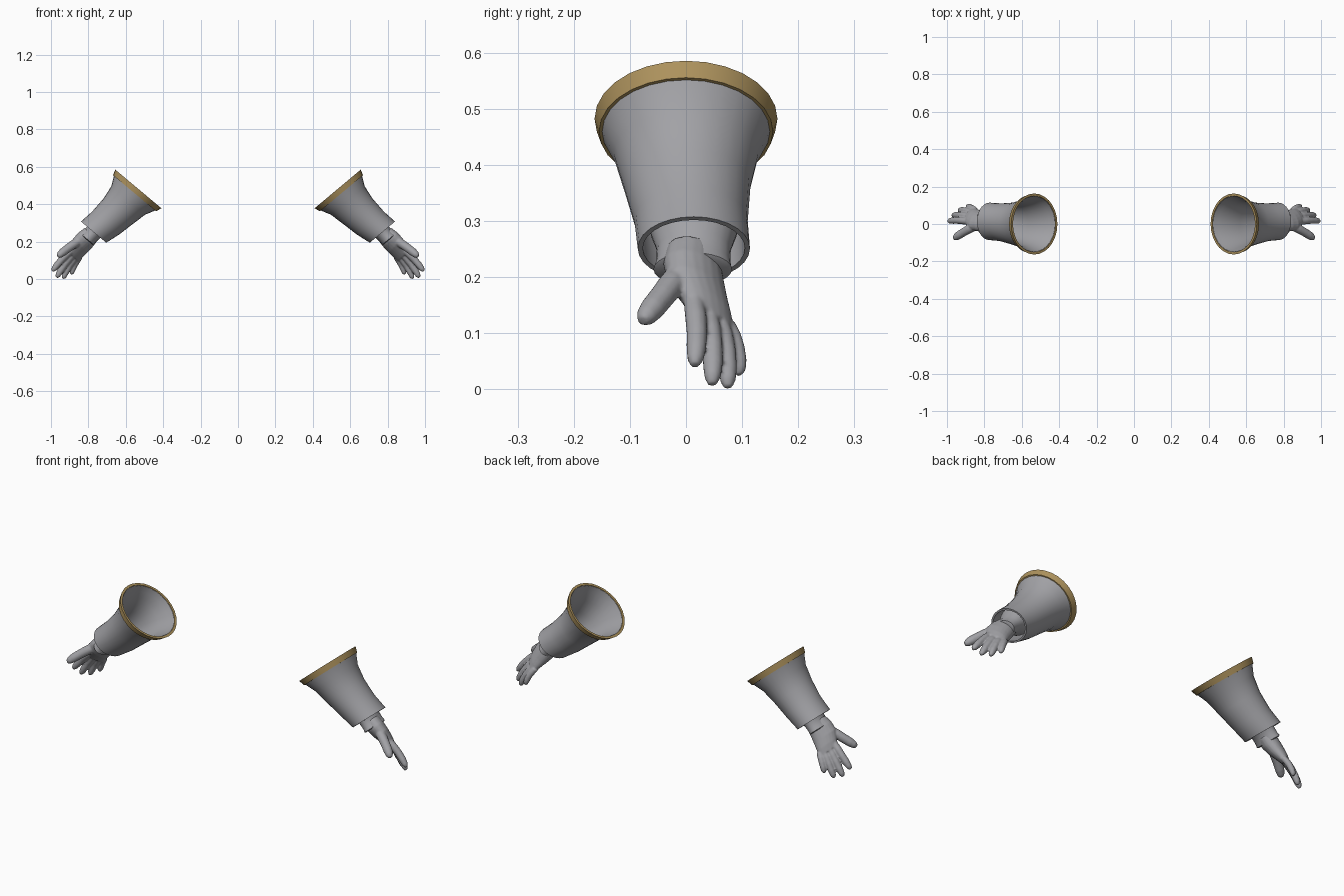
import bpy, bmesh, math
from mathutils import Vector as V

cube = bpy.data.objects.get("Cube")
if cube:
    bpy.data.objects.remove(cube, do_unlink=True)


def material(name, rgb):
    m = bpy.data.materials.new(name)
    m.use_nodes = True
    m.diffuse_color = (*rgb, 1)
    bsdf = m.node_tree.nodes["Principled BSDF"]
    bsdf.inputs["Base Color"].default_value = (*rgb, 1)
    bsdf.inputs["Roughness"].default_value = 0.7
    return m


GREY = material("cloth grey", (0.36, 0.36, 0.38))
GOLD = material("trim gold", (0.42, 0.29, 0.11))

# Sleeve cross-section axes, and hand axes: along fingers, towards thumb, back of hand
U, Y = V((0.767, 0, 0.642)), V((0, 1, 0))
ALONG = V((0.7, 0, -0.71)).normalized()
WIDE = V((0.5, -0.7, 0.5)).normalized()
BACK = V((0.5, 0.7, 0.5)).normalized()


def loft(bm, sections, sides, closed=False):
    """Skin elliptical sections (centre, half axis a, half axis b)."""
    rings = []
    for c, a, b in sections:
        angles = [2 * math.pi * i / sides for i in range(sides)]
        rings.append([bm.verts.new(c + a * math.cos(t) + b * math.sin(t)) for t in angles])
    pairs = list(zip(rings, rings[1:]))
    if closed:
        pairs.append((rings[-1], rings[0]))
    else:
        bm.faces.new(rings[0])
        bm.faces.new(rings[-1])
    for p, q in pairs:
        for i in range(sides):
            j = (i + 1) % sides
            bm.faces.new((p[i], p[j], q[j], q[i]))


def finish(bm, name, side, mat):
    """Mirror to the wanted side and make a smooth-shaded object."""
    for v in bm.verts:
        v.co.x *= side
    bmesh.ops.recalc_face_normals(bm, faces=bm.faces)
    me = bpy.data.meshes.new(name)
    bm.to_mesh(me)
    bm.free()
    me.materials.append(mat)
    me.polygons.foreach_set("use_smooth", [True] * len(me.polygons))
    me.set_sharp_from_angle(angle=math.radians(40))
    ob = bpy.data.objects.new(name, me)
    bpy.context.collection.objects.link(ob)
    return ob


def ring(x, y, z, ru, ry, inset=0.0):
    return (V((x, y, z)), U * (ru - inset), Y * (ry - inset))


# Sleeve stations from wide opening to wrist
SLEEVE = [
    (0.535, 0, 0.480, 0.156, 0.158),
    (0.554, 0, 0.458, 0.143, 0.149),
    (0.587, 0, 0.420, 0.118, 0.129),
    (0.640, 0.002, 0.363, 0.104, 0.113),
    (0.707, 0.009, 0.300, 0.095, 0.101),
    (0.772, 0.014, 0.251, 0.088, 0.100),
]


def make_sleeve(side, label):
    bm = bmesh.new()
    outer = [ring(*s) for s in SLEEVE]
    inner = [ring(*s, 0.009) for s in reversed(SLEEVE)]
    loft(bm, outer + inner, 28, closed=True)
    finish(bm, label + "_sleeve", side, GREY)


def make_trim(side, label):
    bm = bmesh.new()
    rim, low = (0.533, 0, 0.482, 0.161, 0.163), (0.553, 0, 0.459, 0.150, 0.155)
    loft(bm, [ring(*low), ring(*rim), ring(*rim, 0.012), ring(*low, 0.011)], 28, closed=True)
    finish(bm, label + "_sleeve_trim", side, GOLD)


def make_cuff(side, label):
    bm = bmesh.new()
    loft(bm, [
        ring(0.740, 0.014, 0.282, 0.070, 0.078),
        ring(0.772, 0.014, 0.250, 0.047, 0.066),
        ring(0.794, 0.013, 0.227, 0.045, 0.066),
        ring(0.807, 0.012, 0.214, 0.046, 0.070),
        ring(0.809, 0.012, 0.211, 0.040, 0.063),
    ], 24)
    finish(bm, label + "_wrist_cuff", side, GREY)


def digit(bm, root, tip, r, bend):
    """A bent, rounded finger from root to tip."""
    root, tip = V(root), V(tip)
    d = (tip - root).normalized()
    a = (WIDE - d * WIDE.dot(d)).normalized()
    b = d.cross(a)
    steps = [(0, 1), (0.25, 1.05), (0.5, 1), (0.75, 0.97), (0.91, 0.8), (1, 0.42)]
    loft(bm, [(root.lerp(tip, t) + BACK * bend * math.sin(math.pi * t), a * r * k, b * r * k)
              for t, k in steps], 12)


def make_hand(side, label):
    bm = bmesh.new()
    # Palm, from wrist to knuckles
    palm = [
        ((0.785, 0.013, 0.240), 0.054, 0.042),
        ((0.815, 0.013, 0.210), 0.062, 0.044),
        ((0.843, 0.020, 0.180), 0.065, 0.039),
        ((0.865, 0.035, 0.148), 0.059, 0.030),
        ((0.882, 0.045, 0.122), 0.053, 0.021),
    ]
    loft(bm, [(V(c), WIDE * w, BACK * t) for c, w, t in palm], 20)
    # Four fingers and the thumb
    digit(bm, (0.890, 0.014, 0.155), (0.993, 0.016, 0.043), 0.0185, 0.006)
    digit(bm, (0.877, 0.037, 0.138), (0.970, 0.047, 0.009), 0.0185, 0.007)
    digit(bm, (0.862, 0.057, 0.125), (0.936, 0.075, 0.003), 0.0175, 0.008)
    digit(bm, (0.847, 0.073, 0.115), (0.892, 0.096, 0.026), 0.0155, 0.007)
    digit(bm, (0.850, -0.012, 0.205), (0.963, -0.078, 0.122), 0.0230, 0.004)
    ob = finish(bm, label + "_hand", side, GREY)
    # Merge everything into one soft glove
    rm = ob.modifiers.new("merge", "REMESH")
    rm.mode = "VOXEL"
    rm.voxel_size = 0.004
    rm.use_smooth_shade = True
    sm = ob.modifiers.new("soften", "SMOOTH")
    sm.factor = 0.5
    sm.iterations = 3


for side, label in ((1, "left"), (-1, "right")):
    make_sleeve(side, label)
    make_trim(side, label)
    make_cuff(side, label)
    make_hand(side, label)
